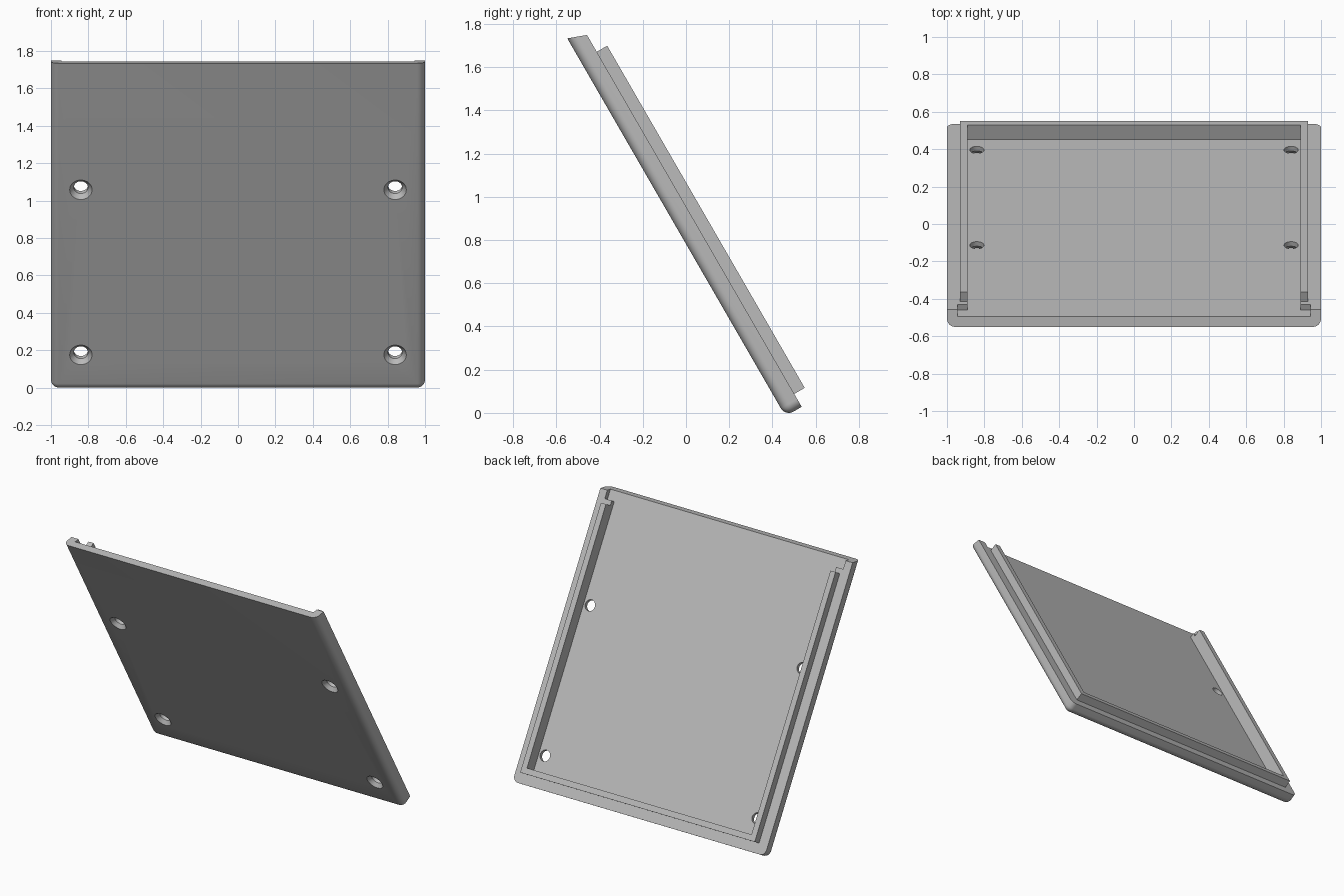
import bpy
import bmesh
import math
from mathutils import Matrix, Vector

if "Cube" in bpy.data.objects:
    bpy.data.objects.remove(bpy.data.objects["Cube"])

# Panel dimensions before tilting: x across, y down the slope, z through the thickness
TOP, BOTTOM = -1.777, 0.243
THICK, FLOOR, LIP_TOP = 0.087, 0.053, 0.143
LIP_OUT, LIP_IN = 0.93, 0.89
LIP_END, LIP_FOOT = -1.655, 0.174
WALL = LIP_OUT - LIP_IN
FILLET = 0.042


def add_object(name, bm):
    bmesh.ops.recalc_face_normals(bm, faces=bm.faces[:])
    mesh = bpy.data.meshes.new(name)
    bm.to_mesh(mesh)
    bm.free()
    obj = bpy.data.objects.new(name, mesh)
    bpy.context.collection.objects.link(obj)
    return obj


def box(half_x, y0, y1, z0, z1):
    bm = bmesh.new()
    size = Matrix.Diagonal((2 * half_x, y1 - y0, z1 - z0, 1))
    place = Matrix.Translation((0, (y0 + y1) / 2, (z0 + z1) / 2))
    bmesh.ops.create_cube(bm, size=1, matrix=place @ size)
    return bm


def combine(target, tool, operation):
    mod = target.modifiers.new(operation.title(), 'BOOLEAN')
    mod.operation = operation
    mod.solver = 'EXACT'
    mod.object = tool
    with bpy.context.temp_override(object=target, active_object=target):
        bpy.ops.object.modifier_apply(modifier=mod.name)
    bpy.data.objects.remove(tool)


# Base plate with a slanted top end and rounded front, side and bottom edges
bm = box(1, TOP, BOTTOM, 0, THICK)
for v in bm.verts:
    if v.co.y < -1 and v.co.z > 0.01:
        v.co.y += 0.032


def is_rounded(edge):
    a, b = (v.co for v in edge.verts)
    front = max(a.z, b.z) < 0.01 and max(a.y, b.y) > 0
    corner = min(a.y, b.y) > 0 and abs(a.z - b.z) > 0.01
    return front or corner


bmesh.ops.bevel(bm, geom=[e for e in bm.edges if is_rounded(e)], offset=FILLET,
                segments=8, profile=0.5, affect='EDGES')
panel = add_object("tilted_panel", bm)

# Raised lip, then the tray recess that hollows it into a U shape
combine(panel, add_object("lip_block", box(LIP_OUT, LIP_END, LIP_FOOT, 0.07, LIP_TOP)), 'UNION')
combine(panel, add_object("tray_cutter", box(LIP_IN, -2, LIP_FOOT - WALL, FLOOR, 0.3)), 'DIFFERENCE')

# Wider notch at the open top end
combine(panel, add_object("notch_cutter", box(0.945, -2, -1.688, FLOOR, 0.3)), 'DIFFERENCE')

# Four countersunk screw holes
for x in (-0.84, 0.84):
    for y in (-0.996, 0.023):
        bm = bmesh.new()
        bmesh.ops.create_cone(bm, cap_ends=True, segments=32, radius1=0.069, radius2=0.038,
                              depth=0.035, matrix=Matrix.Translation((x, y, 0.0075)))
        cap = [f for f in bm.faces if f.normal.z > 0.9]
        shaft = bmesh.ops.extrude_discrete_faces(bm, faces=cap)["faces"]
        bmesh.ops.translate(bm, verts=shaft[0].verts[:], vec=(0, 0, 0.1))
        combine(panel, add_object("hole_cutter", bm), 'DIFFERENCE')

# Lean the panel back, stand it on the ground and centre it
mesh = panel.data
mesh.transform(Matrix.Rotation(math.radians(-60), 4, 'X'))
ys = [v.co.y for v in mesh.vertices]
zs = [v.co.z for v in mesh.vertices]
mesh.transform(Matrix.Translation(Vector((0, -(min(ys) + max(ys)) / 2, -min(zs)))))

# Plain grey finish
grey = bpy.data.materials.new("plain_grey")
grey.use_nodes = True
colour = (0.5, 0.5, 0.5, 1)
grey.diffuse_color = colour
grey.node_tree.nodes["Principled BSDF"].inputs["Base Color"].default_value = colour
mesh.materials.clear()
mesh.materials.append(grey)
for polygon in mesh.polygons:
    polygon.material_index = 0

bpy.ops.object.select_all(action='DESELECT')
panel.select_set(True)
bpy.context.view_layer.objects.active = panel
bpy.ops.object.shade_smooth_by_angle(angle=math.radians(30))
